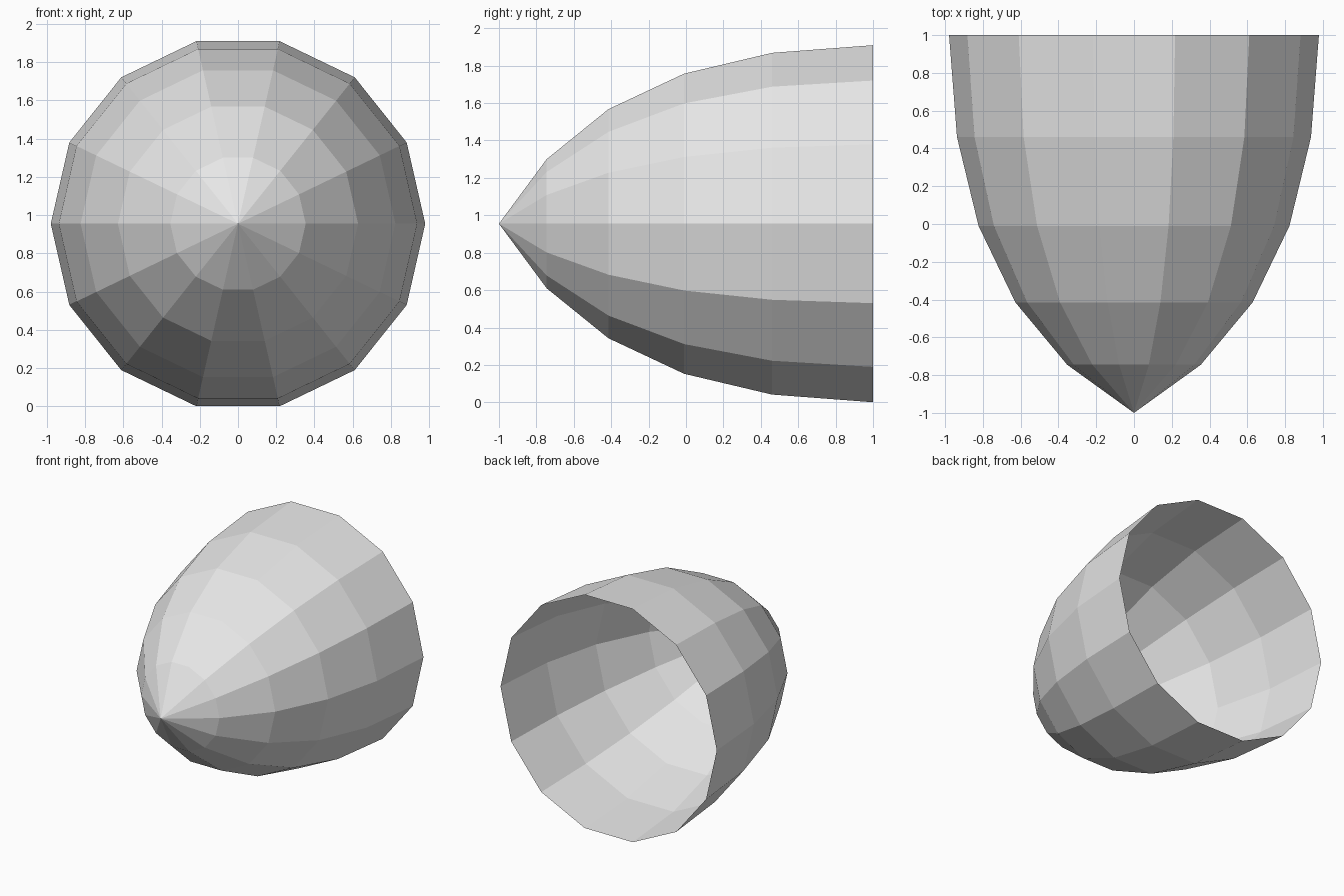
import bpy, bmesh
from math import sin, cos, pi

cube = bpy.data.objects.get("Cube")
if cube:
    bpy.data.objects.remove(cube, do_unlink=True)

SIDES = 14
CENTRE_Z = 0.955
# Profile rings from the open rim to the front: (y, radius)
RINGS = [(1, 0.979), (0.46, 0.937), (-0.01, 0.823), (-0.415, 0.628), (-0.745, 0.354)]

grey = bpy.data.materials.new("light_grey")
grey.use_nodes = True
colour = (0.8, 0.8, 0.8, 1)
grey.diffuse_color = colour
grey.node_tree.nodes["Principled BSDF"].inputs["Base Color"].default_value = colour

# Hollow pointed shell, open at the back
bm = bmesh.new()
loops = []
for y, r in RINGS:
    angles = [2 * pi * i / SIDES for i in range(SIDES)]
    loops.append([bm.verts.new((r * cos(a), y, CENTRE_Z + r * sin(a))) for a in angles])
tip = bm.verts.new((0, -1, CENTRE_Z))

for back, front in zip(loops, loops[1:]):
    for i in range(SIDES):
        j = (i + 1) % SIDES
        bm.faces.new((back[i], back[j], front[j], front[i]))

# Pointed nose
for i in range(SIDES):
    bm.faces.new((loops[-1][i], loops[-1][(i + 1) % SIDES], tip))

# Make every face point outward from the shell axis
bm.normal_update()
for f in bm.faces:
    c = f.calc_center_median()
    if f.normal.x * c.x + f.normal.z * (c.z - CENTRE_Z) < 0:
        f.normal_flip()

mesh = bpy.data.meshes.new("nose_cone_shell")
bm.to_mesh(mesh)
bm.free()
mesh.materials.append(grey)
shell = bpy.data.objects.new("nose_cone_shell", mesh)
bpy.context.collection.objects.link(shell)
